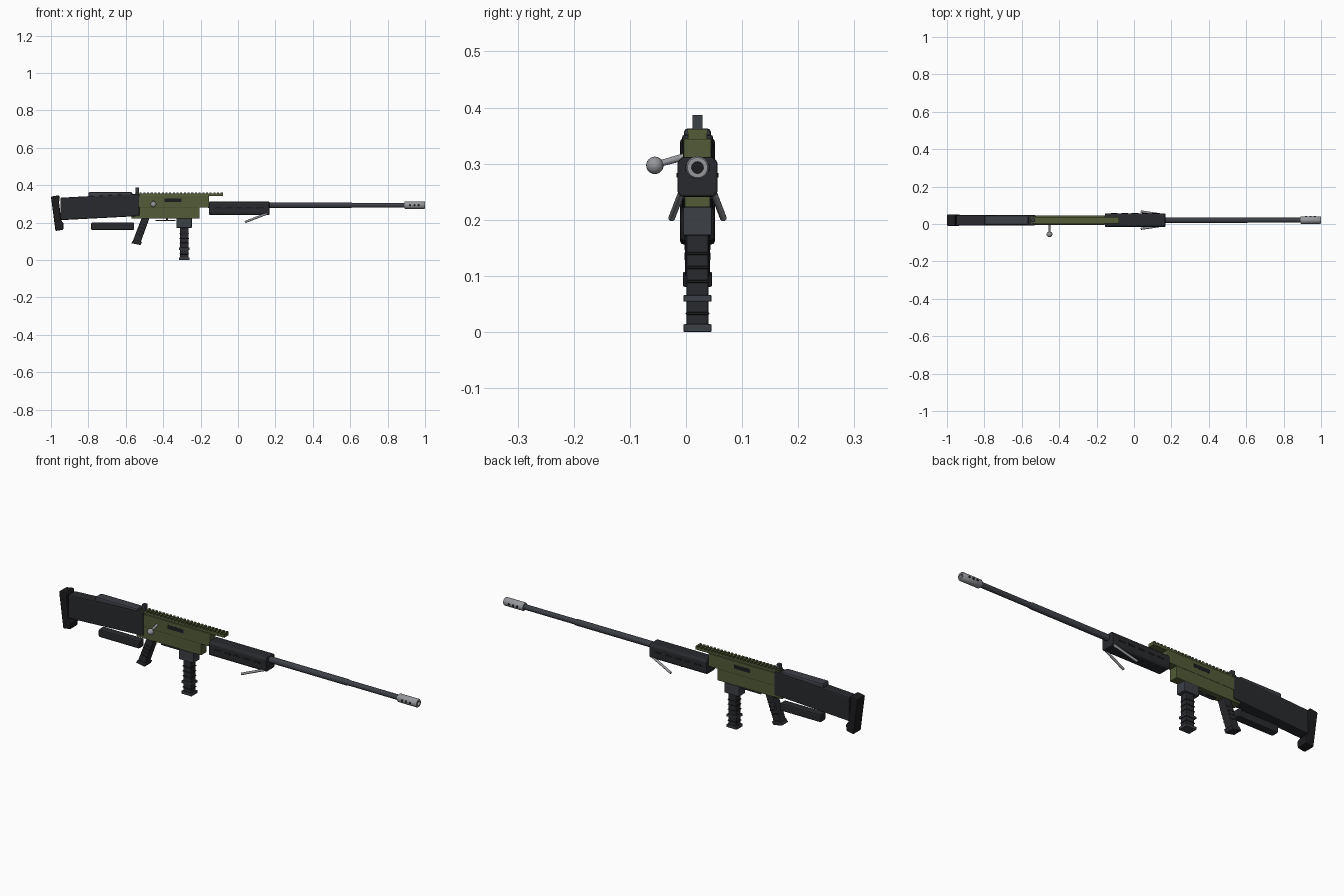
import bpy, bmesh, math
from mathutils import Vector

if "Cube" in bpy.data.objects:
    bpy.data.objects.remove(bpy.data.objects["Cube"])

YC = 0.0205   # symmetry plane of the body
BZ = 0.293    # bore axis height


def mat(name, r, g, b):
    m = bpy.data.materials.new(name)
    m.diffuse_color = (r, g, b, 1)
    m.use_nodes = True
    m.node_tree.nodes["Principled BSDF"].inputs["Base Color"].default_value = m.diffuse_color
    return m


OLIVE = mat("olive", 0.085, 0.105, 0.04)
BLACK = mat("black_polymer", 0.022, 0.023, 0.027)
RUBBER = mat("rubber", 0.012, 0.012, 0.014)
GUN = mat("gunmetal", 0.045, 0.05, 0.06)
STEEL = mat("steel", 0.3, 0.31, 0.33)


def finish(name, bm, m, bevel=0.0, smooth=False):
    bmesh.ops.recalc_face_normals(bm, faces=bm.faces)
    me = bpy.data.meshes.new(name)
    bm.to_mesh(me)
    bm.free()
    ob = bpy.data.objects.new(name, me)
    bpy.context.collection.objects.link(ob)
    me.materials.append(m)
    if bevel:
        b = ob.modifiers.new("bevel", 'BEVEL')
        b.width, b.segments, b.limit_method = bevel, 2, 'ANGLE'
    if smooth:
        bpy.context.view_layer.objects.active = ob
        ob.select_set(True)
        bpy.ops.object.shade_smooth_by_angle(angle=math.radians(35))
        ob.select_set(False)
    return ob


def prism(name, pts, half, m, bevel=0.0, axis='y', start=0, end=0):
    """Extrude an (x, z) profile across y, or a (y, z) profile along x."""
    bm = bmesh.new()
    if axis == 'y':
        vs = [bm.verts.new((x, YC - half, z)) for x, z in pts]
        step = Vector((0, 2 * half, 0))
    else:
        vs = [bm.verts.new((start, YC + y, z)) for y, z in pts]
        step = Vector((end - start, 0, 0))
    r = bmesh.ops.extrude_face_region(bm, geom=[bm.faces.new(vs)])
    new = [g for g in r['geom'] if isinstance(g, bmesh.types.BMVert)]
    bmesh.ops.translate(bm, verts=new, vec=step)
    # restore the starting cap if the extrusion consumed it
    if not any(set(f.verts) == set(vs) for f in bm.faces):
        bm.faces.new(vs)
    return finish(name, bm, m, bevel)


def box(name, x0, x1, z0, z1, half, m, bevel=0.0):
    return prism(name, [(x0, z0), (x1, z0), (x1, z1), (x0, z1)], half, m, bevel)


def rod(name, a, b, r1, r2, m, n=24):
    a, b = Vector(a), Vector(b)
    bm = bmesh.new()
    bmesh.ops.create_cone(bm, cap_ends=True, segments=n, radius1=r1, radius2=r2, depth=(b - a).length)
    bmesh.ops.transform(bm, verts=bm.verts, matrix=(b - a).to_track_quat('Z', 'Y').to_matrix().to_4x4())
    bmesh.ops.translate(bm, verts=bm.verts, vec=(a + b) / 2)
    return finish(name, bm, m, smooth=True)


def lathe(name, prof, m, n=32):
    """Closed (x, radius) profile revolved around the bore axis."""
    bm = bmesh.new()
    rings = [[bm.verts.new((x, YC + r * math.cos(2 * math.pi * i / n), BZ + r * math.sin(2 * math.pi * i / n)))
              for i in range(n)] for x, r in prof]
    for k, a in enumerate(rings):
        b = rings[(k + 1) % len(rings)]
        for i in range(n):
            bm.faces.new((a[i], a[(i + 1) % n], b[(i + 1) % n], b[i]))
    return finish(name, bm, m, smooth=True)


# stock, butt pad, cheek rest and lower rear bar
prism("stock", [(-0.95, 0.213), (-0.527, 0.235), (-0.527, 0.352), (-0.6, 0.352), (-0.95, 0.333)], 0.028, BLACK, 0.006)
prism("butt_pad", [(-0.976, 0.155), (-0.934, 0.162), (-0.932, 0.195), (-0.945, 0.21), (-0.957, 0.31),
                   (-0.952, 0.333), (-0.957, 0.346), (-1.0, 0.339)], 0.031, RUBBER, 0.006)
box("cheek_rest", -0.80, -0.565, 0.33, 0.363, 0.024, GUN, 0.007)
box("rear_bar", -0.785, -0.555, 0.16, 0.2, 0.021, BLACK, 0.007)

# receiver
box("upper_receiver", -0.535, -0.155, 0.28, 0.345, 0.025, OLIVE, 0.004)
prism("lower_receiver", [(-0.57, 0.222), (-0.205, 0.222), (-0.205, 0.285), (-0.535, 0.285), (-0.535, 0.238),
                         (-0.57, 0.234)], 0.023, OLIVE, 0.003)
box("ejection_port", -0.392, -0.303, 0.309, 0.328, 0.0258, RUBBER)

# top rail with cross teeth
box("rail_base", -0.55, -0.08, 0.343, 0.356, 0.017, OLIVE)
bm = bmesh.new()
for i in range(24):
    r = bmesh.ops.create_cube(bm, size=1)
    for v in r['verts']:
        v.co = (-0.54 + i * 0.0197 + v.co.x * 0.011, YC + v.co.y * 0.036, 0.358 + v.co.z * 0.008)
finish("rail_teeth", bm, OLIVE)
box("rear_sight", -0.547, -0.529, 0.355, 0.387, 0.009, GUN, 0.001)

# bolt handle
rod("bolt_arm", (-0.452, 0.0, 0.313), (-0.452, -0.055, 0.298), 0.0065, 0.0055, STEEL, 16)
bm = bmesh.new()
bmesh.ops.create_uvsphere(bm, u_segments=20, v_segments=12, radius=0.0155)
bmesh.ops.translate(bm, verts=bm.verts, vec=(-0.452, -0.0555, 0.297))
finish("bolt_knob", bm, STEEL, smooth=True)

# pistol grip
prism("pistol_grip", [(-0.515, 0.225), (-0.473, 0.225), (-0.522, 0.09), (-0.563, 0.1)], 0.022, BLACK, 0.005)
prism("grip_base", [(-0.557, 0.108), (-0.513, 0.097), (-0.522, 0.08), (-0.572, 0.09)], 0.026, BLACK, 0.003)
for k in range(4):
    t = 0.25 + k * 0.14
    x, z = -0.494 - 0.049 * t, 0.225 - 0.13 * t
    prism("grip_rib_%d" % k, [(x - 0.016, z - 0.002), (x + 0.016, z - 0.01), (x + 0.017, z - 0.004),
                              (x - 0.015, z + 0.004)], 0.0235, RUBBER)

# trigger and guard bar
box("trigger_guard", -0.44, -0.335, 0.208, 0.213, 0.009, GUN)
box("guard_post", -0.385, -0.375, 0.21, 0.225, 0.006, GUN)

# vertical ribbed grip under its housing
box("grip_housing", -0.33, -0.247, 0.172, 0.223, 0.026, GUN, 0.003)
box("vertical_grip", -0.31, -0.264, 0.004, 0.18, 0.0195, BLACK, 0.004)
for k, (z, w) in enumerate([(0.008, 0.006), (0.033, 0.0025), (0.06, 0.006), (0.09, 0.0025),
                            (0.115, 0.0025), (0.14, 0.0025)]):
    g = w > 0.005
    h = 0.008 if k == 0 else w
    box("grip_ring_%d" % k, -0.316 if g else -0.312, -0.258 if g else -0.262, z - h, z + w,
        0.025 if g else 0.021, GUN if g else RUBBER, 0.002)

# handguard with side slots
prism("handguard", [(-0.03, 0.241), (0.03, 0.241), (0.036, 0.25), (0.036, 0.302), (0.028, 0.312),
                    (-0.028, 0.312), (-0.036, 0.302), (-0.036, 0.25)], 0, BLACK, 0.004, 'x', -0.155, 0.168)
for k in range(5):
    x = -0.105 + k * 0.055
    box("handguard_slot_%d" % k, x - 0.018, x + 0.018, 0.275, 0.283, 0.0375, RUBBER)

# bipod legs folded under the handguard
for side, s in (("right", -1), ("left", 1)):
    rod("bipod_leg_" + side, (0.16, YC + s * 0.028, 0.25), (0.038, YC + s * 0.046, 0.203), 0.006, 0.006, STEEL, 12)

# barrel and muzzle brake with vent holes
lathe("barrel", [(-0.16, 0.008), (-0.16, 0.0155), (0.6, 0.0155), (0.61, 0.013), (0.91, 0.013), (0.91, 0.008)], GUN)
lathe("muzzle_brake", [(0.89, 0.010), (0.89, 0.018), (0.894, 0.0205), (0.996, 0.0205), (1.0, 0.018),
                       (1.0, 0.0105)], STEEL)
rod("bore", (0.9, YC, BZ), (0.985, YC, BZ), 0.0108, 0.0108, RUBBER)
for k in range(3):
    x = 0.92 + k * 0.023
    rod("vent_%d" % k, (x, YC - 0.0212, BZ), (x, YC + 0.0212, BZ), 0.006, 0.006, RUBBER, 12)
